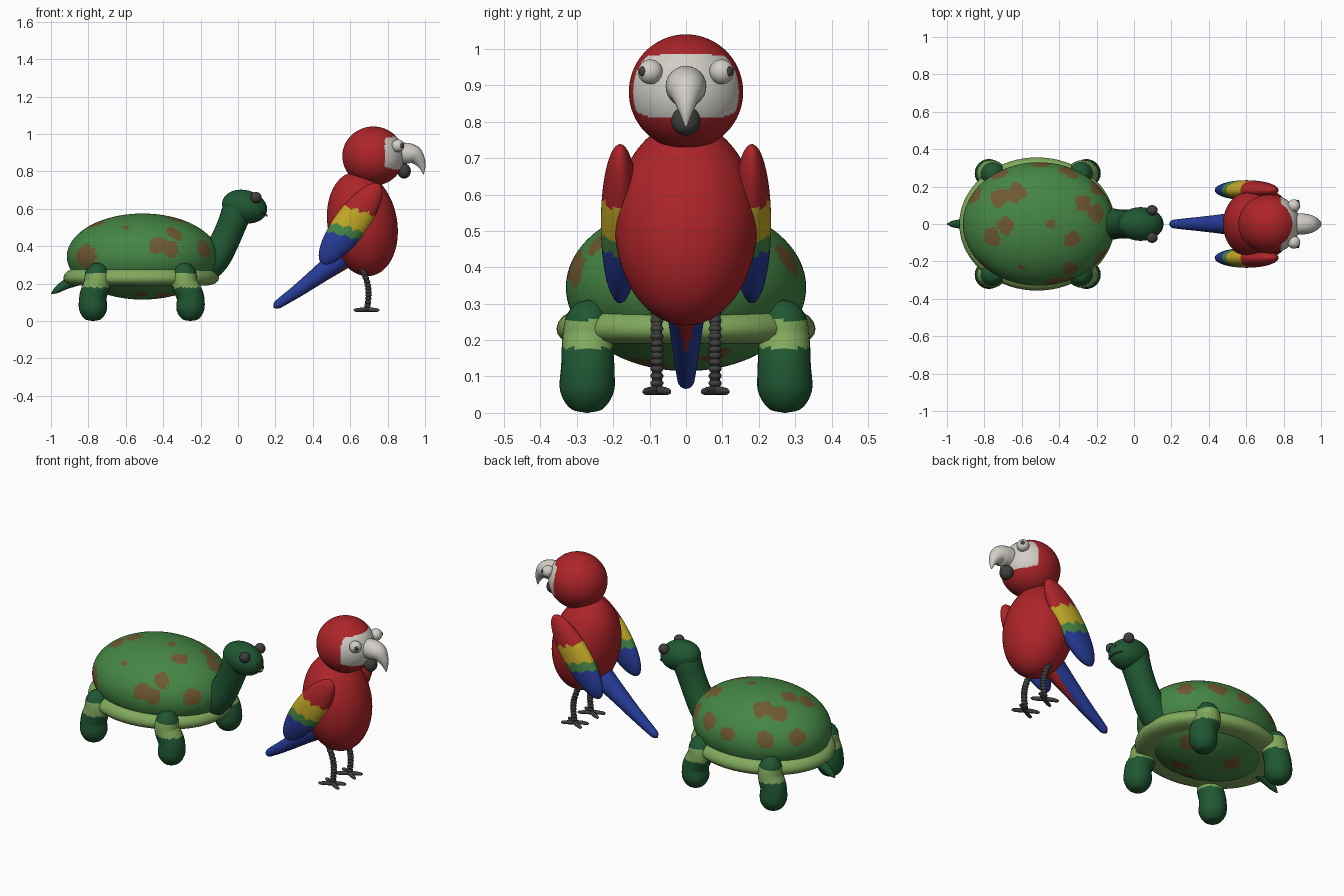
import bpy, bmesh, math
from mathutils import Matrix, Vector

old = bpy.data.objects.get("Cube")
if old:
    bpy.data.objects.remove(old, do_unlink=True)


def material(name, r, g, b):
    m = bpy.data.materials.new(name)
    m.use_nodes = True
    m.diffuse_color = (r, g, b, 1)
    bsdf = m.node_tree.nodes["Principled BSDF"]
    bsdf.inputs["Base Color"].default_value = (r, g, b, 1)
    bsdf.inputs["Roughness"].default_value = 0.7
    return m


GREEN = material("shell green", .06, .24, .06)
BROWN = material("patch brown", .16, .10, .03)
LIME = material("rim light green", .22, .40, .11)
DARK = material("skin dark green", .014, .095, .032)
RED = material("feather red", .42, .018, .022)
YELLOW = material("feather yellow", .55, .40, .02)
BLUE = material("feather blue", .02, .045, .32)
WHITE = material("pale grey", .64, .62, .57)
GREY = material("charcoal grey", .05, .05, .048)


def finish(name, bm, mats, rule=None):
    """Turn a bmesh into a smooth object; rule picks a material from a face."""
    bmesh.ops.recalc_face_normals(bm, faces=bm.faces)
    bm.normal_update()
    for f in bm.faces:
        f.smooth = True
        if rule:
            f.material_index = mats.index(rule(f.calc_center_median(), f.normal))
    me = bpy.data.meshes.new(name)
    bm.to_mesh(me)
    bm.free()
    for m in mats:
        me.materials.append(m)
    ob = bpy.data.objects.new(name, me)
    bpy.context.collection.objects.link(ob)
    return ob


def ball(name, centre, radii, mats, rule=None, tilt=0, seg=32):
    """Ellipsoid tilted about the y axis by tilt degrees."""
    bm = bmesh.new()
    mat = (Matrix.Translation(centre) @ Matrix.Rotation(math.radians(tilt), 4, 'Y')
           @ Matrix.Diagonal((*radii, 1)))
    bmesh.ops.create_uvsphere(bm, u_segments=seg, v_segments=seg * 2 // 3,
                              radius=1, matrix=mat)
    return finish(name, bm, mats, rule)


def smooth_path(pts, steps):
    """Catmull-Rom interpolation of (x, y, z, radius) points."""
    p = [Vector(q) for q in pts]
    p = [2 * p[0] - p[1]] + p + [2 * p[-1] - p[-2]]
    out = []
    for a, b, c, d in zip(p, p[1:], p[2:], p[3:]):
        for i in range(steps):
            t = i / steps
            out.append(b + (c - a) * t / 2 + (a - 2.5 * b + 2 * c - d / 2) * t * t
                       + (1.5 * (b - c) + (d - a) / 2) * t ** 3)
    return out + [p[-2]]


def tube(name, pts, mats, rule=None, ref=(0, 1, 0), sides=24, steps=8):
    """Round tapering tube along a smooth path with closed ends."""
    bm = bmesh.new()
    path = smooth_path(pts, steps)
    rings = []
    for i, q in enumerate(path):
        t = (path[min(i + 1, len(path) - 1)] - path[max(i - 1, 0)]).to_3d().normalized()
        side = Vector(ref)
        side = (side - t * side.dot(t)).normalized()
        other = t.cross(side)
        r = max(q[3], .001)
        angles = [2 * math.pi * k / sides for k in range(sides)]
        rings.append([bm.verts.new(q.to_3d() + r * (side * math.cos(a) + other * math.sin(a)))
                      for a in angles])
    for lo, hi in zip(rings, rings[1:]):
        for k in range(sides):
            n = (k + 1) % sides
            bm.faces.new((lo[k], lo[n], hi[n], hi[k]))
    bm.faces.new(rings[0][::-1])
    bm.faces.new(rings[-1])
    return finish(name, bm, mats, rule)


# ---- Turtle shell with brown patches ----
C, R = Vector((-.51, 0, .345)), Vector((.405, .33, .23))


def on_shell(x, y, up):
    u, v = (x - C.x) / R.x, y / R.y
    return Vector((x, y, C.z + up * R.z * math.sqrt(max(0, 1 - u * u - v * v))))


TOP = [(-.72, .14, .05), (-.63, .17, .055), (-.76, -.07, .05), (-.69, -.01, .045),
       (-.27, .11, .05), (-.2, .06, .05), (-.44, 0, .025), (-.33, -.08, .045),
       (-.35, .28, .05), (-.6, -.23, .02), (-.34, -.24, .045), (-.82, -.22, .065),
       (-.42, -.31, .05), (-.36, -.3, .045), (-.18, -.18, .05), (-.85, .15, .05),
       (-.72, .27, .05), (-.5, .32, .04), (-.2, .19, .05)]
BELLY = [(-.6, .1, .05), (-.4, -.1, .05), (-.52, -.16, .04), (-.3, .08, .045)]
BLOBS = [(on_shell(x, y, 1), r) for x, y, r in TOP]
BLOBS += [(on_shell(x, y, -1), r) for x, y, r in BELLY]


def shell_rule(c, n):
    wobble = 1 + .18 * math.sin(70 * c.x + 2) * math.cos(60 * c.y)
    return BROWN if any((c - p).length < r * wobble for p, r in BLOBS) else GREEN


ball("turtle_shell", C, R, [GREEN, BROWN], shell_rule, seg=128)

# ---- Shell rim, a lathed flange stretched to an oval ----
bm = bmesh.new()
profile = [(.6, .195), (.86, .19), (.95, .2), (.99, .215), (1, .232), (.985, .25),
           (.95, .266), (.9, .276), (.8, .28)]
verts = [bm.verts.new((r, 0, z)) for r, z in profile]
edges = [bm.edges.new(e) for e in zip(verts, verts[1:])]
bmesh.ops.spin(bm, geom=verts + edges, cent=(0, 0, 0), axis=(0, 0, 1),
               angle=2 * math.pi, steps=72)
bmesh.ops.remove_doubles(bm, verts=bm.verts, dist=.0005)
bmesh.ops.transform(bm, matrix=Matrix.Translation((-.518, 0, 0))
                    @ Matrix.Diagonal((.416, .356, 1, 1)), verts=bm.verts)
finish("shell_rim", bm, [LIME])


# ---- Turtle legs, neck, head and tail ----
def leg_rule(c, n):
    return LIME if .18 < c.z < .255 else DARK


for s, side in ((-1, "right"), (1, "left")):
    for end, foot, top in (("rear", -.775, -.755), ("front", -.255, -.285)):
        tube(f"turtle_{end}_{side}_leg",
             [(foot, .272 * s, 0, .002), (foot, .272 * s, .012, .045),
              (foot, .272 * s, .06, .074), (foot, .27 * s, .13, .073),
              (top, .27 * s, .2, .07), (top, .268 * s, .26, .062),
              (top, .265 * s, .3, .035), (top, .265 * s, .312, .002)],
             [DARK, LIME], leg_rule)
    ball(f"turtle_{side}_eye", (.097, .073 * s, .66), (.03, .028, .03), [GREY])
    ball(f"turtle_{side}_nostril", (.147, .02 * s, .615), (.008, .007, .007), [GREY], seg=12)

tube("turtle_neck", [(-.2, 0, .27, .09), (-.125, 0, .34, .085), (-.075, 0, .42, .078),
                     (-.035, 0, .51, .077), (.0, 0, .6, .08), (.02, 0, .64, .06)], [DARK])
ball("turtle_head", (.035, 0, .612), (.122, .09, .088), [DARK], tilt=14, seg=48)
mouth = [(.035 + .119 * math.cos(a), .088 * math.sin(a), .563 + .02 * abs(math.sin(a)), .004)
         for a in (-.7, -.35, 0, .35, .7)]
tube("turtle_mouth", mouth, [GREY], ref=(0, 0, 1), sides=8)
tube("turtle_tail", [(-.84, 0, .235, .04), (-.92, 0, .197, .027), (-.97, 0, .165, .017),
                     (-.998, 0, .146, .003)], [DARK])

# ---- Parrot body and head ----
ball("parrot_body", (.665, 0, .52), (.186, .196, .282), [RED], tilt=-10, seg=64)


def face_rule(c, n):
    mask = (c.y / .152) ** 4 + ((c.z - .897) / .088) ** 4 < 1
    return WHITE if mask and c.x > .785 else RED


ball("parrot_head", (.723, 0, .882), (.165, .157, .158), [RED, WHITE], face_rule, seg=128)

# ---- Beak ----
tube("upper_beak", [(.85, 0, .895, .055), (.9, 0, .897, .056), (.94, 0, .888, .05),
                    (.968, 0, .86, .034), (.985, 0, .825, .018), (.992, 0, .785, .002)],
     [WHITE])
ball("lower_beak", (.888, 0, .802), (.036, .04, .04), [GREY])


# ---- Wings, eyes, legs and feet on both sides ----
def wing_rule(c, n):
    h = c.z + .3 * (c.x - .6) + .008 * math.sin(95 * c.x - 40 * c.z)
    return RED if h > .605 else YELLOW if h > .497 else GREEN if h > .445 else BLUE


for s, side in ((-1, "right"), (1, "left")):
    ball(f"parrot_{side}_wing", (.602, .181 * s, .52), (.09, .053, .262),
         [RED, YELLOW, GREEN, BLUE], wing_rule, tilt=36, seg=96)
    ball(f"parrot_{side}_eye", (.855, .098 * s, .937), (.034, .034, .034), [WHITE])
    ball(f"parrot_{side}_pupil", (.873, .117 * s, .938), (.013, .013, .015), [GREY], seg=16)
    shin = [(.655, .08 * s, .3, .016), (.69, .08 * s, .21, .014),
            (.698, .08 * s, .14, .013), (.69, .08 * s, .062, .014)]
    tube(f"parrot_{side}_leg", shin, [GREY], sides=12)
    for i, q in enumerate(smooth_path(shin, 4)[1:]):
        ball(f"parrot_{side}_leg_ring_{i}", q.to_3d(), (.018, .018, .012), [GREY], seg=14)
    for i, (dx, dy) in enumerate(((.06, .032), (.06, -.032), (-.065, .032), (-.065, -.032))):
        tube(f"parrot_{side}_toe_{i}",
             [(.69, .08 * s, .062, .013), (.69 + dx * .6, .08 * s + dy * .7, .06, .011),
              (.69 + dx, .08 * s + dy, .058, .008), (.69 + dx * 1.07, .08 * s + dy, .056, .002)],
             [GREY], ref=(0, 0, 1), sides=10, steps=4)


# ---- Tail, blue with a red wedge beneath ----
def tail_rule(c, n):
    wedge = n.z < -.3 and abs(c.y) < .2 * (c.x - .39)
    return RED if wedge else BLUE


tube("parrot_tail", [(.64, 0, .41, .075), (.55, 0, .335, .064), (.45, 0, .26, .05),
                     (.33, 0, .17, .036), (.235, 0, .104, .026), (.205, 0, .083, .02),
                     (.19, 0, .072, .003)], [BLUE, RED], tail_rule, sides=40)
